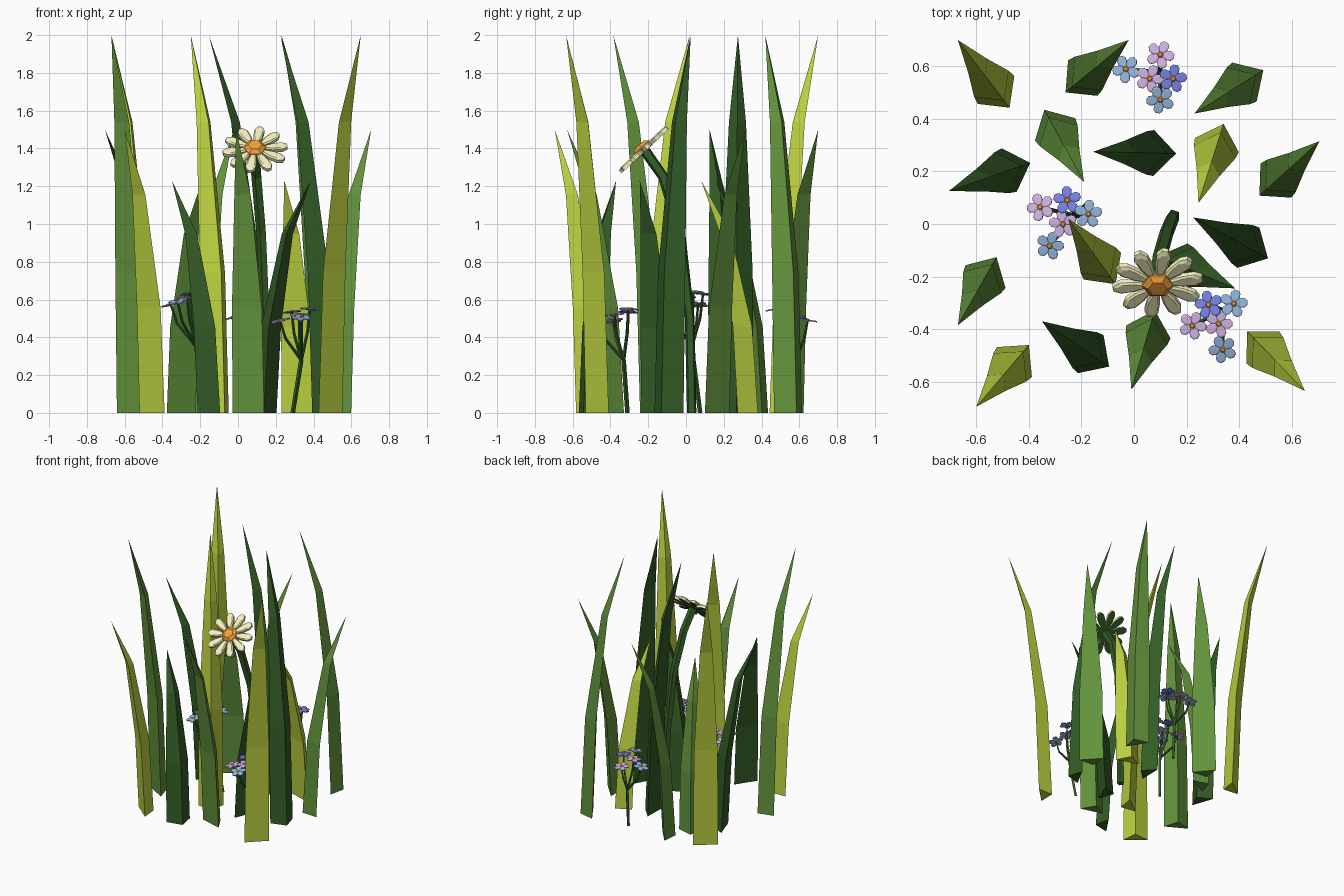
import bpy
from math import cos, sin, pi
from mathutils import Vector, Matrix

if "Cube" in bpy.data.objects:
    bpy.data.objects.remove(bpy.data.objects["Cube"])


def material(name, rgb):
    m = bpy.data.materials.new(name)
    m.diffuse_color = [(c / 255) ** 2.2 for c in rgb] + [1]
    m.use_nodes = True
    m.node_tree.nodes["Principled BSDF"].inputs["Base Color"].default_value = m.diffuse_color
    return m


MATS = {
    "lime": material("lime", (186, 208, 66)),
    "green": material("green", (98, 145, 62)),
    "dark": material("dark", (54, 92, 42)),
    "cream": material("cream", (246, 242, 190)),
    "orange": material("orange", (245, 160, 60)),
    "blue": material("blue", (150, 185, 225)),
    "violet": material("violet", (120, 130, 230)),
    "pink": material("pink", (210, 180, 230)),
}


def build(name, verts, faces, mats, slots=None):
    me = bpy.data.meshes.new(name)
    me.from_pydata([tuple(v) for v in verts], [], faces)
    for m in mats:
        me.materials.append(MATS[m])
    if slots:
        me.polygons.foreach_set("material_index", slots)
    ob = bpy.data.objects.new(name, me)
    bpy.context.collection.objects.link(ob)
    return ob


# Grass blade: three-sided, ridge on the back, bending towards its tip
def blade(i, base, tip, height, colour):
    b, t = Vector((*base, 0)), Vector((*tip, 0))
    d = (t - b).normalized()
    reach = (t - b).length
    side = Vector((-d.y, d.x, 0))
    verts, faces = [], []
    for frac, bend, w, ridge in ((0, 0, .175, .085), (.37, .12, .165, .08),
                                 (.77, .48, .09, .045)):
        c = b + d * reach * bend + Vector((0, 0, height * frac))
        verts += [c + side * w / 2, c - d * ridge, c - side * w / 2]
    verts.append(t + Vector((0, 0, height)))
    for r in (0, 3):
        for k in range(3):
            n = (k + 1) % 3
            faces.append((r + k, r + n, r + n + 3, r + k + 3))
    faces += [(6, 7, 9), (7, 8, 9), (8, 6, 9), (2, 1, 0)]
    build(f"grass_blade_{i}", verts, faces, [colour])


BLADES = [
    ((-.525, .51), (-.67, .70), 2.0, "lime"),
    ((-.195, .555), (-.02, .70), 1.5, "green"),
    ((.42, .54), (.23, .42), 2.0, "green"),
    ((-.30, .36), (-.19, .16), 1.23, "green"),
    ((.075, .27), (-.155, .275), 2.0, "dark"),
    ((-.475, .205), (-.705, .125), 1.5, "dark"),
    ((.315, .30), (.245, .08), 1.23, "lime"),
    ((.54, .165), (.705, .315), 1.5, "green"),
    ((-.565, -.20), (-.67, -.385), 2.0, "green"),
    ((.435, -.09), (.225, .025), 2.0, "dark"),
    ((-.455, -.525), (-.60, -.695), 1.5, "lime"),
    ((-.165, -.495), (-.35, -.37), 1.23, "dark"),
    ((.055, -.41), (-.01, -.63), 1.5, "green"),
    ((.49, -.47), (.65, -.635), 2.0, "lime"),
    ((-.12, -.16), (-.25, .02), 2.0, "lime"),
    ((.17, -.155), (.385, -.245), 1.23, "dark"),
]
for i, args in enumerate(BLADES):
    blade(i + 1, *args)


# Tapered stem along a path
def stem(name, path, r0, r1, n=4):
    pts = [Vector(p) for p in path]
    verts, faces = [], []
    last = len(pts) - 1
    for i, p in enumerate(pts):
        t = (pts[min(i + 1, last)] - pts[max(i - 1, 0)]).normalized()
        u = t.cross(Vector((0, 1, 0.01))).normalized()
        v = t.cross(u)
        r = r0 + (r1 - r0) * i / last
        verts += [p + (u * cos(2 * pi * k / n) + v * sin(2 * pi * k / n)) * r
                  for k in range(n)]
    for i in range(last):
        for k in range(n):
            a, b = i * n + k, i * n + (k + 1) % n
            faces.append((a, b, b + n, a + n))
    faces += [tuple(reversed(range(n))), tuple(range(last * n, last * n + n))]
    build(name, verts, faces, ["dark"])


# Flower head: petals from a half outline (radius, half width) and a domed eye
def flower(name, pos, normal, count, half, thick, eye, eye_sides, colour, under, spin=0):
    rot = Vector(normal).to_track_quat('Z', 'Y').to_matrix().to_4x4()
    m = Matrix.Translation(pos) @ rot
    outline = [(r, -w) for r, w in half] + [(r, w) for r, w in reversed(half)]
    n = len(outline)
    verts, faces, slots = [], [], []
    for p in range(count):
        turn = Matrix.Rotation(spin + 2 * pi * p / count, 4, 'Z')
        o = len(verts)
        for z, s in ((-thick / 2, 1), (thick / 4, 1), (thick / 2, .72)):
            mid = (half[0][0] + half[-1][0]) / 2
            verts += [m @ turn @ Vector((mid + (r - mid) * s, w * s, z))
                      for r, w in outline]
        faces.append(tuple(o + k for k in reversed(range(n))))
        faces.append(tuple(o + 2 * n + k for k in range(n)))
        slots += [1, 0]
        for lay in (o, o + n):
            for k in range(n):
                j = (k + 1) % n
                faces.append((lay + k, lay + j, lay + j + n, lay + k + n))
                slots.append(0)
    build(name + "_petals", verts, faces, [colour, under], slots)
    verts, faces, k6 = [], [], eye_sides
    for r, z in ((eye, -thick * .6), (eye, thick * .6), (eye * .6, thick * .6 + eye * .3)):
        verts += [m @ Vector((r * cos(2 * pi * k / k6), r * sin(2 * pi * k / k6), z))
                  for k in range(k6)]
    for lay in (0, k6):
        for k in range(k6):
            j = (k + 1) % k6
            faces.append((lay + k, lay + j, lay + j + k6, lay + k + k6))
    faces += [tuple(reversed(range(k6))), tuple(range(2 * k6, 3 * k6))]
    build(name + "_centre", verts, faces, ["orange", under],
          [0] * (2 * k6) + [1, 0])


# Daisy
flower("daisy", (.09, -.225, 1.395), (0, -.68, .73), 10,
       [(.04, .012), (.095, .025), (.145, .027), (.172, .012)],
       .026, .06, 6, "cream", "dark", .15)
stem("daisy_stem", [(.15, .03, 0), (.145, .02, .5), (.125, -.03, .95),
                    (.1, -.12, 1.25), (.09, -.215, 1.385)], .026, .03, 5)

# Clusters of small flowers: base, branch point, then heads
CLUSTERS = {
    "left": [(-.18, .075, 0), (-.22, .03, .35),
             ("pink", -.356, .064, .575), ("violet", -.254, .09, .63),
             ("blue", -.174, .038, .64), ("pink", -.27, 0, .61),
             ("blue", -.32, -.083, .59)],
    "right": [(.29, -.31, 0), (.335, -.33, .28),
              ("violet", .284, -.307, .535), ("blue", .379, -.303, .55),
              ("pink", .223, -.386, .49), ("pink", .322, -.379, .52),
              ("blue", .337, -.477, .505)],
    "back": [(.1, .56, 0), (.1, .575, .28),
             ("blue", -.03, .59, .505), ("pink", .10, .644, .49),
             ("pink", .06, .553, .525), ("violet", .148, .553, .54),
             ("blue", .10, .473, .55)],
}
for side, (base, fork, *heads) in CLUSTERS.items():
    f = Vector(fork)
    stem(f"{side}_cluster_stem", [base, fork], .012, .012)
    for i, (colour, x, y, z) in enumerate(heads):
        pos = Vector((x, y, z))
        bend = f.lerp(pos, .55) + Vector(((x - f.x) * .2, (y - f.y) * .2, 0))
        stem(f"{side}_cluster_twig_{i + 1}", [fork, bend, pos], .009, .006)
        normal = Vector(((x - f.x) * .8, (y - f.y) * .8, .4))
        flower(f"{side}_small_flower_{i + 1}", pos, normal, 5,
               [(.006, .006), (.026, .018), (.042, .018), (.053, .008)],
               .008, .012, 6, colour, colour, i * .5)
